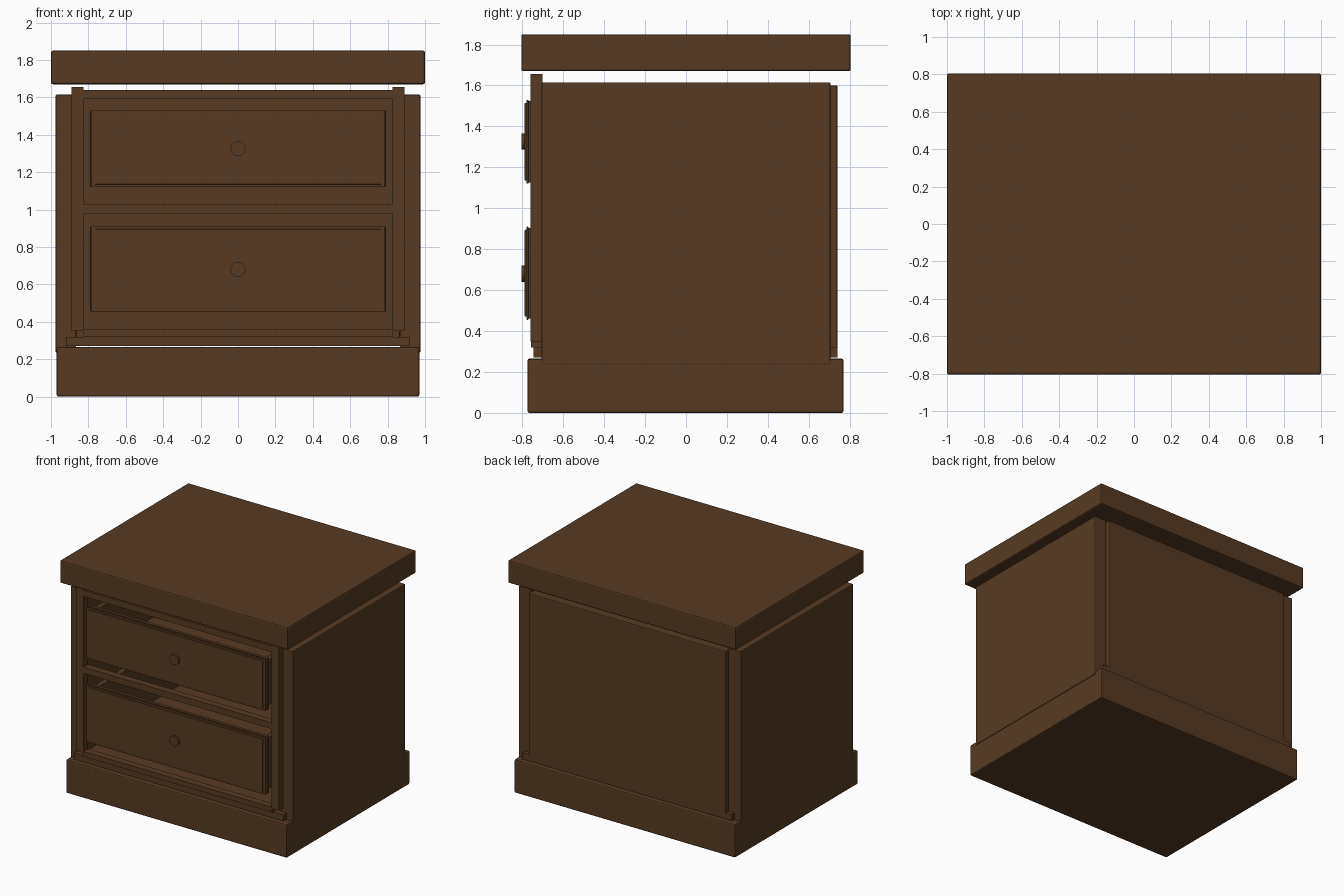
import bpy, bmesh, math
from mathutils import Matrix

if "Cube" in bpy.data.objects:
    bpy.data.objects.remove(bpy.data.objects["Cube"])

wood = bpy.data.materials.new("dark_wood")
wood.diffuse_color = (0.095, 0.042, 0.0155, 1)
wood.use_nodes = True
wood.node_tree.nodes["Principled BSDF"].inputs["Base Color"].default_value = wood.diffuse_color


def finish(name, bm, bevel):
    mesh = bpy.data.meshes.new(name)
    bm.to_mesh(mesh)
    bm.free()
    mesh.materials.append(wood)
    obj = bpy.data.objects.new(name, mesh)
    bpy.context.collection.objects.link(obj)
    if bevel:
        mod = obj.modifiers.new("soft_edges", 'BEVEL')
        mod.width = bevel
        mod.segments = 2
    return obj


def box(name, x, y, z, bevel=0.0):
    """Box from (min, max) ranges, with optional softened edges."""
    bm = bmesh.new()
    bmesh.ops.create_cube(bm, size=1)
    for v in bm.verts:
        v.co = [(r[0] + r[1]) / 2 + c * (r[1] - r[0]) for c, r in zip(v.co, (x, y, z))]
    return finish(name, bm, bevel)


def pair(name, x, y, z, bevel=0.0):
    """Matching boxes on the right and left."""
    box(name + "_right", x, y, z, bevel)
    box(name + "_left", (-x[1], -x[0]), y, z, bevel)


def knob(name, z):
    bm = bmesh.new()
    place = Matrix.Translation((0, -0.79, z)) @ Matrix.Rotation(math.pi / 2, 4, 'X')
    bmesh.ops.create_cone(bm, cap_ends=True, segments=32, radius1=0.04,
                          radius2=0.04, depth=0.026, matrix=place)
    obj = finish(name, bm, 0)
    for p in obj.data.polygons:
        p.use_smooth = len(p.vertices) == 4
    return obj


# Top slab, plinth and the moulding board on it
box("top", (-1, 1), (-0.805, 0.805), (1.67, 1.85), 0.01)
box("plinth", (-0.97, 0.97), (-0.775, 0.77), (0, 0.265), 0.01)
box("bottom_board", (-0.92, 0.92), (-0.745, 0.74), (0.27, 0.32))

# Carcass panels
pair("side_panel", (0.865, 0.975), (-0.705, 0.705), (0.235, 1.615), 0.006)
box("back_panel", (-0.865, 0.865), (0.67, 0.74), (0.27, 1.6), 0.006)

# Front frame
pair("stile", (0.825, 0.89), (-0.76, -0.70), (0.35, 1.655))
for name, z in (("top_rail", (1.59, 1.64)), ("middle_rail", (0.98, 1.03)),
                ("bottom_rail", (0.32, 0.36))):
    box(name, (-0.83, 0.83), (-0.757, -0.70), z)

# Drawers: stepped front, open box and round knob
for label, lo, hi, kz in (("upper", 1.12, 1.53, 1.326), ("lower", 0.455, 0.91, 0.68)):
    n = label + "_drawer_"
    box(n + "front", (-0.79, 0.79), (-0.76, -0.735), (lo, hi), 0.003)
    box(n + "step", (-0.775, 0.775), (-0.775, -0.755), (lo + 0.006, hi - 0.006))
    box(n + "face", (-0.787, 0.787), (-0.780, -0.770), (lo, hi), 0.003)
    box(n + "raised_panel", (-0.765, 0.765), (-0.788, -0.775), (lo + 0.015, hi - 0.015), 0.003)
    pair(n + "side", (0.73, 0.77), (-0.74, 0.6), (lo + 0.02, hi - 0.03))
    box(n + "rear", (-0.75, 0.75), (0.56, 0.6), (lo + 0.02, hi - 0.03))
    box(n + "floor", (-0.75, 0.75), (-0.74, 0.58), (lo + 0.02, lo + 0.05))
    knob(n + "knob", kz)
